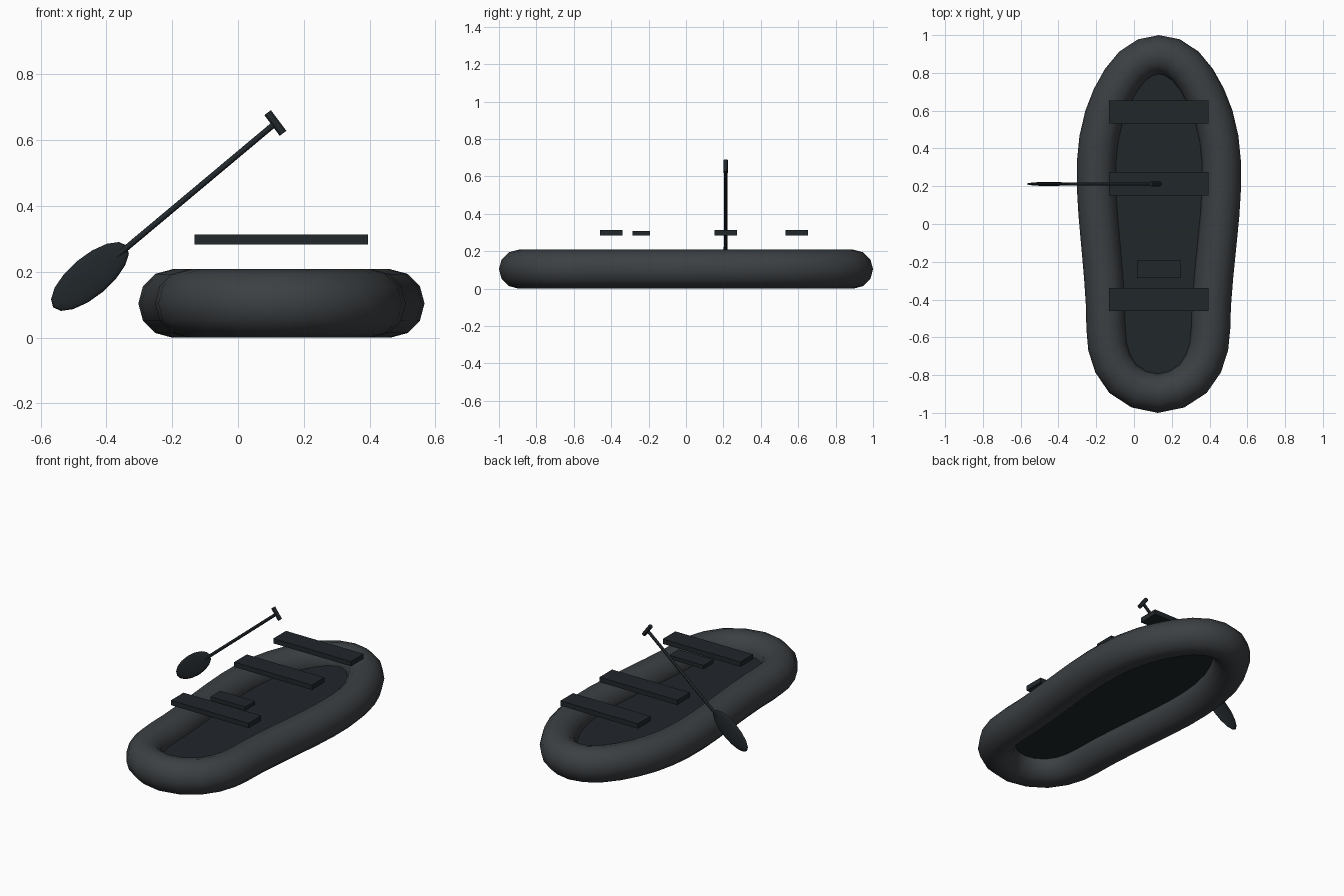
import bpy, bmesh
from math import sin, cos, pi, radians
from mathutils import Vector, Matrix

if "Cube" in bpy.data.objects:
    bpy.data.objects.remove(bpy.data.objects["Cube"])


def material(name, rgb):
    m = bpy.data.materials.new(name)
    m.diffuse_color = (*rgb, 1)
    m.use_nodes = True
    m.node_tree.nodes["Principled BSDF"].inputs["Base Color"].default_value = m.diffuse_color
    return m


RUBBER = material("rubber", (0.045, 0.051, 0.056))
DARK = material("dark", (0.015, 0.02, 0.024))


def finish(name, bm, mat, smooth=False):
    bmesh.ops.recalc_face_normals(bm, faces=bm.faces)
    me = bpy.data.meshes.new(name)
    bm.to_mesh(me)
    bm.free()
    me.materials.append(mat)
    for p in me.polygons:
        p.use_smooth = smooth
    ob = bpy.data.objects.new(name, me)
    bpy.context.collection.objects.link(ob)
    return ob


# Hull centre line: half width and y, bow to stern, mirrored about XC
XC, R = 0.132, 0.104
half = [(0, .896), (.07, .882), (.14, .836), (.20, .762), (.25, .672), (.29, .57),
        (.318, .45), (.33, .33), (.331, .2), (.322, .05), (.306, -.12), (.291, -.28),
        (.28, -.43), (.277, -.55), (.268, -.65), (.239, -.74), (.185, -.82),
        (.10, -.875), (0, -.896)]
skew = lambda y: XC - 0.006 * max(0, -y)
path = [Vector((skew(y) + x, y, 0)) for x, y in half]
path += [Vector((skew(y) - x, y, 0)) for x, y in half[-2:0:-1]]
n = len(path)
normals = []
for i in range(n):
    t = (path[(i + 1) % n] - path[i - 1]).normalized()
    normals.append(Vector((-t.y, t.x, 0)))

# Inflated tube: twelve-sided section swept round the path
SIDES = 12
bm = bmesh.new()
rings = []
for p, d in zip(path, normals):
    rings.append([bm.verts.new(p + d * R * cos(2 * pi * k / SIDES)
                               + Vector((0, 0, R + R * sin(2 * pi * k / SIDES))))
                  for k in range(SIDES)])
for i in range(n):
    a, b = rings[i], rings[(i + 1) % n]
    for k in range(SIDES):
        j = (k + 1) % SIDES
        bm.faces.new((a[k], a[j], b[j], b[k]))
finish("hull_tube", bm, RUBBER, True)

# Floor sheet set inside the tube
bm = bmesh.new()
f = bm.faces.new([bm.verts.new((p.x, p.y, 0.11)) for p in path])
floor = finish("floor", bm, DARK)
if floor.data.polygons[0].normal.z < 0:
    floor.data.flip_normals()


def box(name, lo, hi):
    lo, hi = Vector(lo), Vector(hi)
    bm = bmesh.new()
    bmesh.ops.create_cube(bm, size=1, matrix=Matrix.Translation((lo + hi) / 2)
                          @ Matrix.Diagonal((*(hi - lo), 1)))
    finish(name, bm, DARK)


# Seat planks and small front pad
for name, y in (("front_seat", -.40), ("middle_seat", .213), ("rear_seat", .592)):
    box(name, (-.132, y - .061, .283), (.395, y + .061, .313))
box("small_pad", (.015, -.287, .285), (.25, -.193, .308))

# Paddle, built along its shaft direction
ang, py = radians(40), 0.212
tilt = Matrix.Rotation(-ang, 4, 'Y')


def rod(name, a, b, r):
    a, b = Vector(a), Vector(b)
    d = b - a
    bm = bmesh.new()
    bmesh.ops.create_cone(bm, cap_ends=True, segments=12, radius1=r, radius2=r, depth=d.length,
                          matrix=Matrix.Translation((a + b) / 2)
                          @ d.to_track_quat('Z', 'Y').to_matrix().to_4x4())
    ob = finish(name, bm, DARK, True)
    bpy.context.view_layer.objects.active = ob
    ob.select_set(True)
    bpy.ops.object.shade_smooth_by_angle()
    ob.select_set(False)


rod("paddle_shaft", (-.37, py, .247), (.115, py, .653), .009)
rod("paddle_grip", (.09, py, .684), (.137, py, .621), .0125)
bm = bmesh.new()
bmesh.ops.create_uvsphere(bm, u_segments=16, v_segments=10, radius=1,
                          matrix=Matrix.Translation((-.45, py, .186)) @ tilt
                          @ Matrix.Diagonal((.146, .061, .011, 1)).to_4x4()
                          @ Matrix.Identity(4))
# Lay the flat side of the blade toward the front
axis = tilt @ Vector((1, 0, 0))
bmesh.ops.rotate(bm, verts=bm.verts, cent=(-.45, py, .186),
                 matrix=Matrix.Rotation(pi / 2, 3, axis))
finish("paddle_blade", bm, DARK, True)
